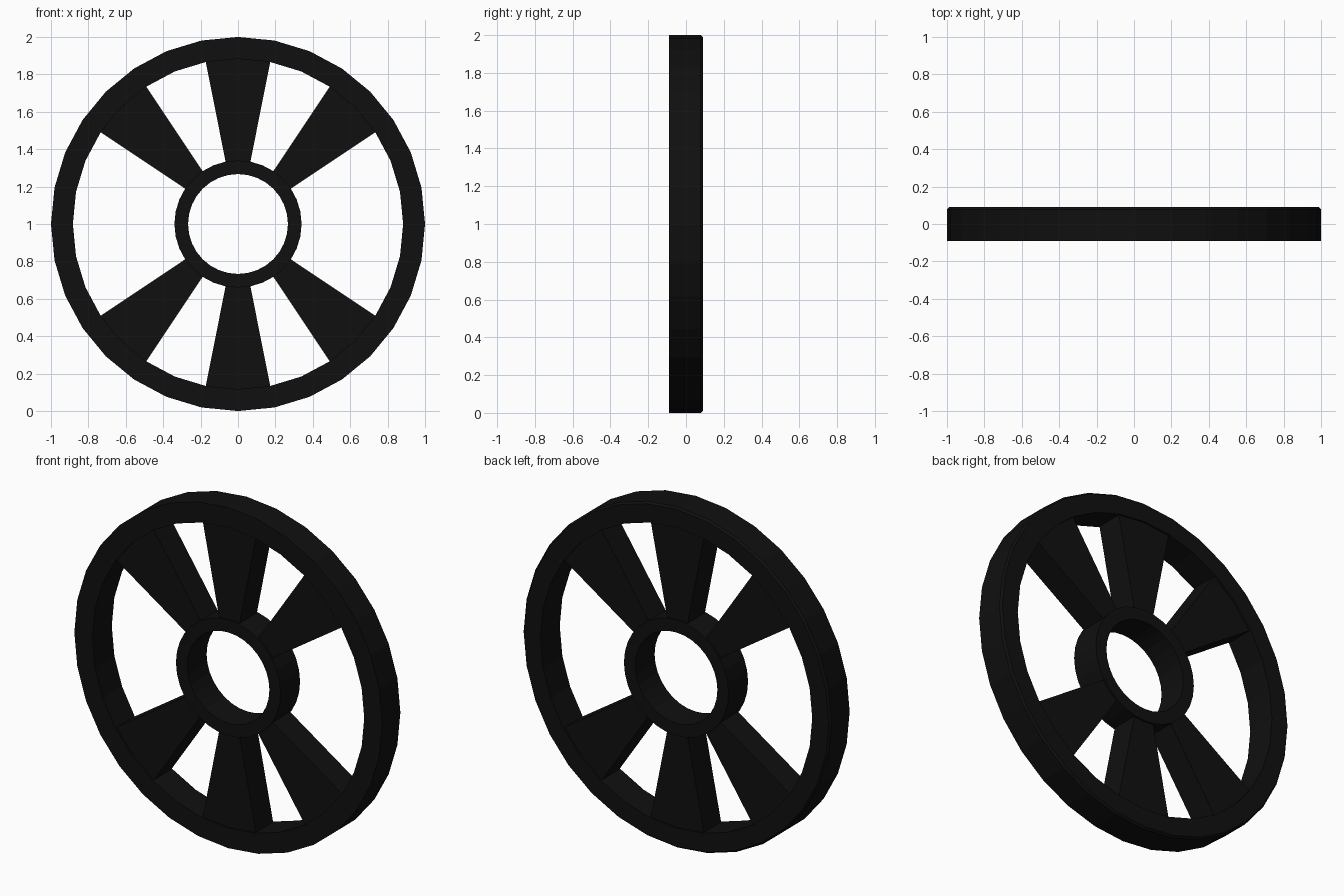
import bpy, bmesh, math

if "Cube" in bpy.data.objects:
    bpy.data.objects.remove(bpy.data.objects["Cube"])

SEG = 32
STEP = 2 * math.pi / SEG

black = bpy.data.materials.new("black_paint")
black.diffuse_color = (0.005, 0.005, 0.005, 1)
black.use_nodes = True
black.node_tree.nodes["Principled BSDF"].inputs["Base Color"].default_value = black.diffuse_color


def sweep(name, profile, first, steps):
    """Sweep a closed (radius, y) profile about the wheel axis; full turn closes, else is capped."""
    bm = bmesh.new()
    full = steps == SEG
    loops = []
    for k in range(steps if full else steps + 1):
        a = (first + k) * STEP
        loops.append([bm.verts.new((r * math.sin(a), y, 1 + r * math.cos(a))) for r, y in profile])
    n = len(profile)
    for k in range(steps):
        a, b = loops[k], loops[(k + 1) % len(loops)]
        for i in range(n):
            j = (i + 1) % n
            bm.faces.new((a[i], a[j], b[j], b[i]))
    if not full:
        bm.faces.new(loops[0])
        bm.faces.new(loops[-1])
    bmesh.ops.recalc_face_normals(bm, faces=bm.faces)
    mesh = bpy.data.meshes.new(name)
    bm.to_mesh(mesh)
    bm.free()
    mesh.materials.append(black)
    obj = bpy.data.objects.new(name, mesh)
    bpy.context.collection.objects.link(obj)
    return obj


# Outer rim, with a small chamfer on the back edge
sweep("rim", [(0.883, -0.09), (1.0, -0.09), (1.0, 0.078), (0.99, 0.09), (0.883, 0.09)], 0, SEG)

# Hub ring with open centre
sweep("hub", [(0.267, -0.09), (0.34, -0.09), (0.34, 0.09), (0.267, 0.09)], 0, SEG)

# Six flared spokes, none pointing sideways, slightly recessed
for eighth in (0, 1, 3, 4, 5, 7):
    sweep(f"spoke_{eighth}", [(0.335, -0.08), (0.887, -0.08), (0.887, 0.08), (0.335, 0.08)],
          eighth * 4 - 1, 2)
